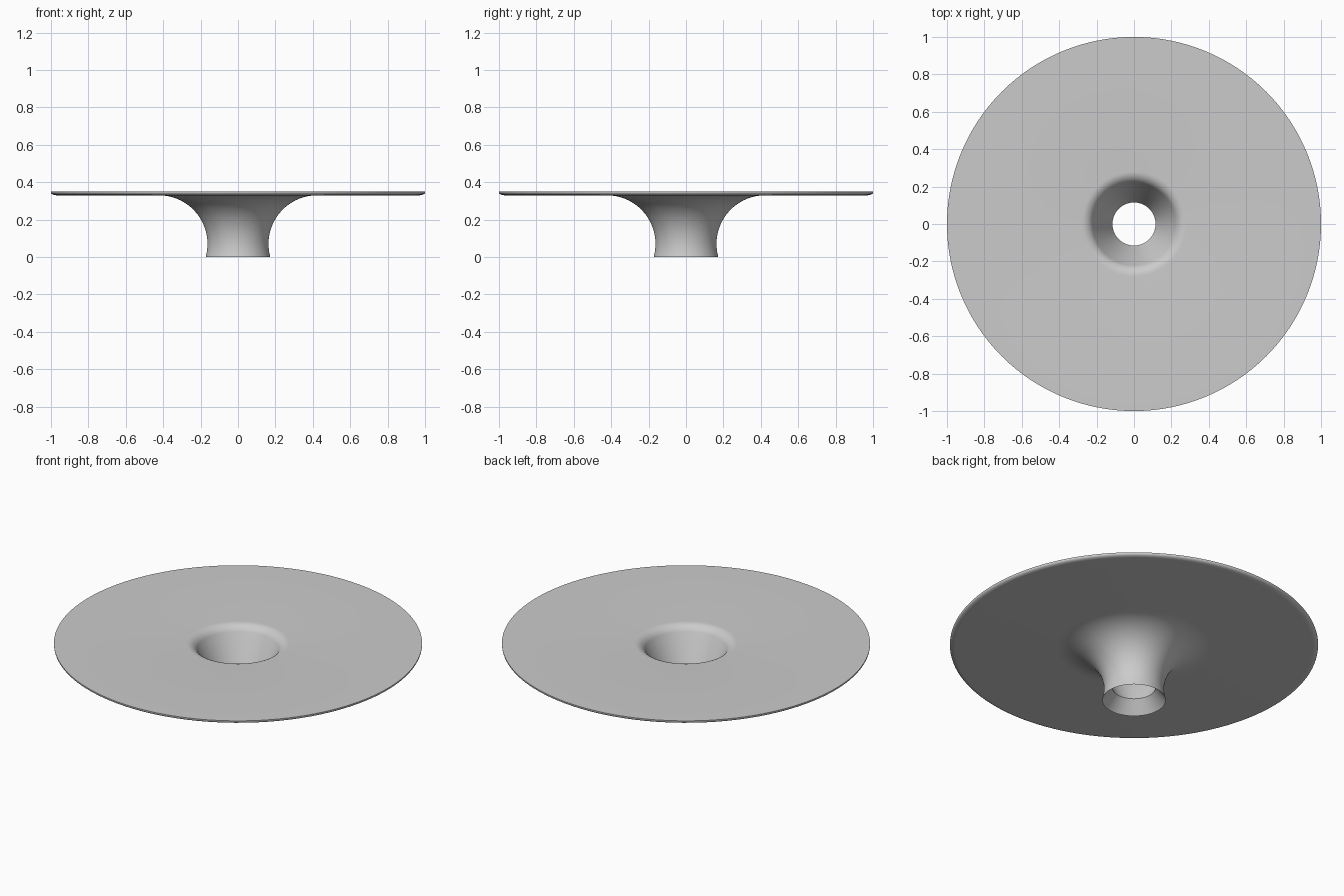
import bpy, bmesh, math

if "Cube" in bpy.data.objects:
    bpy.data.objects.remove(bpy.data.objects["Cube"])

SEGMENTS = 128


def arc(cx, cz, rx, rz, start, end, steps):
    """Points on an elliptical arc in the (radius, height) plane, angles in degrees."""
    pts = []
    for i in range(steps + 1):
        a = math.radians(start + (end - start) * i / steps)
        pts.append((cx + rx * math.cos(a), cz + rz * math.sin(a)))
    return pts


# Closed cross-section, from the foot up the outside, over the disc and down the bore
profile = arc(0.423, 0.07, 0.26, 0.26, 195.6, 90, 20)    # concave neck
profile += arc(0.97, 0.345, 0.03, 0.015, -90, 0, 6)      # rounded lower rim
profile += [(1.0, 0.35)]                                 # sharp top rim
profile += arc(0.28, 0.285, 0.065, 0.065, 90, 153, 8)    # soft mouth of the funnel
profile += [(0.115, 0.075)]                              # throat, flaring out to the foot

# Revolve the section around z
bm = bmesh.new()
rings = []
for r, z in profile:
    rings.append([bm.verts.new((r * math.cos(2 * math.pi * i / SEGMENTS),
                                r * math.sin(2 * math.pi * i / SEGMENTS), z))
                  for i in range(SEGMENTS)])
for a, b in zip(rings, rings[1:] + rings[:1]):
    for i in range(SEGMENTS):
        j = (i + 1) % SEGMENTS
        bm.faces.new((a[i], a[j], b[j], b[i]))
bmesh.ops.recalc_face_normals(bm, faces=bm.faces)

mesh = bpy.data.meshes.new("flanged_funnel")
bm.to_mesh(mesh)
bm.free()
funnel = bpy.data.objects.new("flanged_funnel", mesh)
bpy.context.collection.objects.link(funnel)

# Single plain grey
grey = bpy.data.materials.new("light_grey")
grey.diffuse_color = (0.6, 0.6, 0.6, 1.0)
grey.use_nodes = True
grey.node_tree.nodes["Principled BSDF"].inputs["Base Color"].default_value = grey.diffuse_color
mesh.materials.append(grey)

# Smooth surfaces with crisp foot, throat and top rim
bpy.context.view_layer.objects.active = funnel
funnel.select_set(True)
bpy.ops.object.shade_smooth_by_angle(angle=math.radians(32))
